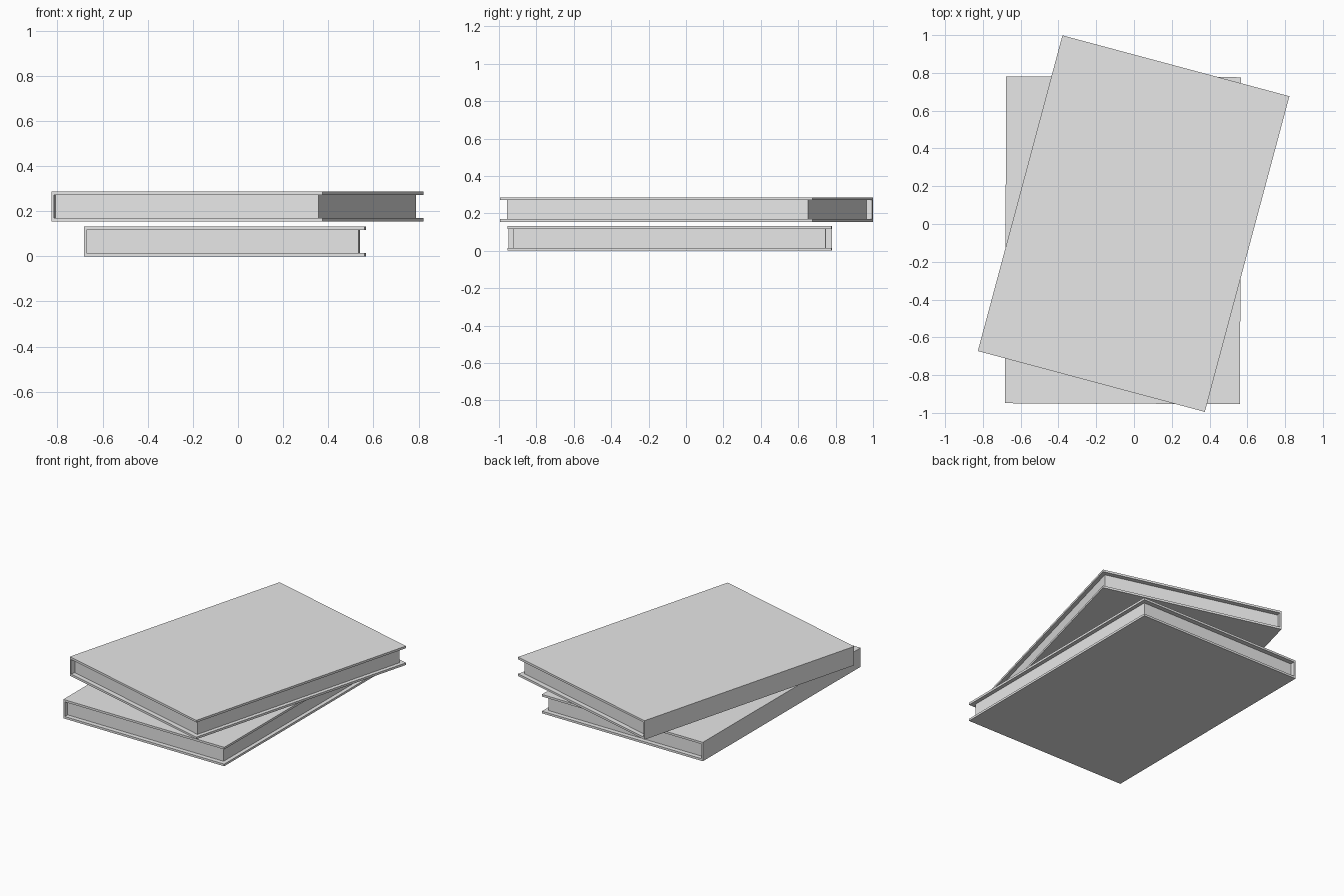
import bpy, bmesh, math
from mathutils import Matrix, Vector

cube = bpy.data.objects.get("Cube")
if cube:
    bpy.data.objects.remove(cube, do_unlink=True)

grey = bpy.data.materials.new("plain_grey")
grey.use_nodes = True
COLOUR = (0.8, 0.8, 0.8, 1)
grey.diffuse_color = COLOUR
grey.node_tree.nodes["Principled BSDF"].inputs["Base Color"].default_value = COLOUR

WIDTH, LENGTH, HEIGHT = 1.244, 1.73, 0.132
BOARD, SPINE = 0.015, 0.011
LIP_X, LIP_Y = 0.027, 0.032


def extruded(name, profile, length, place):
    """Extrude an x-z outline along y, centred on y = 0."""
    bm = bmesh.new()
    face = bm.faces.new([bm.verts.new((x, -length / 2, z)) for x, z in profile])
    new = bmesh.ops.extrude_face_region(bm, geom=[face])["geom"]
    bmesh.ops.translate(bm, vec=(0, length, 0),
                        verts=[v for v in new if isinstance(v, bmesh.types.BMVert)])
    bmesh.ops.recalc_face_normals(bm, faces=bm.faces)
    mesh = bpy.data.meshes.new(name)
    bm.to_mesh(mesh)
    bm.free()
    mesh.materials.append(grey)
    obj = bpy.data.objects.new(name, mesh)
    obj.matrix_world = place
    bpy.context.collection.objects.link(obj)


def book(prefix, centre, angle):
    place = Matrix.Translation(Vector(centre)) @ Matrix.Rotation(math.radians(angle), 4, "Z")
    left, right = -WIDTH / 2, WIDTH / 2
    inner, low, high = left + SPINE, BOARD, HEIGHT - BOARD
    # Wrap-around cover: two boards joined by the spine
    extruded(prefix + "_cover",
             [(left, 0), (right, 0), (right, low), (inner, low),
              (inner, high), (right, high), (right, HEIGHT), (left, HEIGHT)],
             LENGTH, place)
    # Page block, set back from the open edges
    edge = right - LIP_X
    extruded(prefix + "_pages",
             [(inner, low), (edge, low), (edge, high), (inner, high)],
             LENGTH - 2 * LIP_Y, place)


book("lower_book", (-0.058, -0.086, 0), -0.2)
book("upper_book", (-0.002, 0.002, 0.154), -15)
